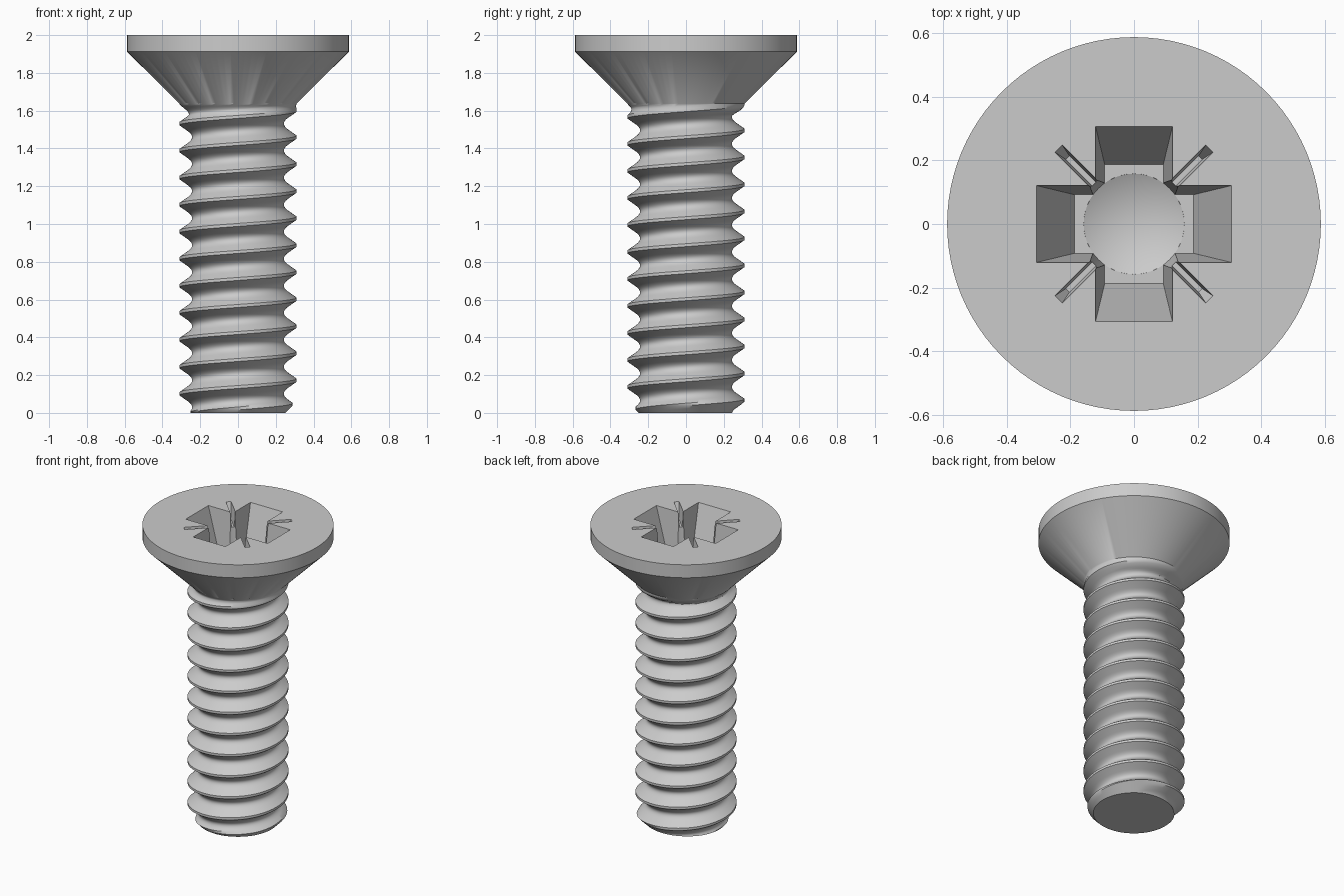
import bpy, bmesh, math
from math import pi, sin, cos

if "Cube" in bpy.data.objects:
    bpy.data.objects.remove(bpy.data.objects["Cube"])

PITCH, R_CREST, R_ROOT, Z_NECK = 0.143, 0.31, 0.243, 1.637
FLOOR = 1.64          # floor of the driver recess


def finish(name, bm):
    bmesh.ops.recalc_face_normals(bm, faces=bm.faces)
    mesh = bpy.data.meshes.new(name)
    bm.to_mesh(mesh)
    bm.free()
    ob = bpy.data.objects.new(name, mesh)
    bpy.context.collection.objects.link(ob)
    return ob


def skin(name, columns):
    """Closed solid from (radius, z) columns spread round the axis; first = last ring position."""
    n = len(columns) - 1
    bm = bmesh.new()
    cols = [[bm.verts.new((r * cos(2 * pi * i / n), r * sin(2 * pi * i / n), z)) for r, z in col]
            for i, col in enumerate(columns)]
    for a, b in zip(cols, cols[1:]):
        for m in range(len(a) - 1):
            bm.faces.new((a[m], b[m], b[m + 1], a[m + 1]))
    bmesh.ops.remove_doubles(bm, verts=bm.verts, dist=0.0003)
    return finish(name, bm)


def wing(name, angle, w_top, w_bot, l_top, l_bot, z_bot):
    """Tapered bar through the axis, extended a little above the head."""
    z1 = 2.02
    k = (z1 - z_bot) / (2.0 - z_bot)
    w1, l1 = w_bot + (w_top - w_bot) * k, l_bot + (l_top - l_bot) * k
    bm = bmesh.new()
    c, s = cos(angle), sin(angle)
    rings = []
    for l, w, z in ((l_bot, w_bot, z_bot), (l1, w1, z1)):
        rings.append([bm.verts.new((x * c - y * s, x * s + y * c, z))
                      for x, y in ((-l, -w), (l, -w), (l, w), (-l, w))])
    bm.faces.new(rings[0])
    bm.faces.new(rings[1])
    for i in range(4):
        j = (i + 1) % 4
        bm.faces.new((rings[0][i], rings[0][j], rings[1][j], rings[1][i]))
    return finish(name, bm)


# Thread shape: narrow crest, straight flanks, rounded root
def thread_radius(z, turn):
    f = ((z - 1.46) / PITCH - turn) % 1.0
    d = min(f, 1 - f)                      # 0 at crest, 0.5 at root
    c, a = 0.055, 0.26                     # crest flat, start of the root fillet
    s = 1 / ((a - c) + (0.5 - a) / 2)
    if d < a:
        t = max(s * (d - c), 0)
    else:
        t = 1 - s * (0.5 - d) ** 2 / (2 * (0.5 - a))
    r = R_CREST + (R_ROOT - R_CREST) * t
    r = min(r, 0.25 + z)                   # chamfered tip
    fade = min(max((z - 1.575) / 0.06, 0), 1)
    return r + (0.31 - r) * fade           # run-out under the head


# Whole screw skin: tip, helical thread clamped at both ends, countersunk head
N = 96
HALF = [0.055, 0.15, 0.26, 0.30, 0.35, 0.40, 0.45]
STEPS = HALF + [0.5] + [1 - d for d in reversed(HALF)]
HEAD = [(0.587, 1.912), (0.587, 2.0), (0, 2.0)]
columns = []
for i in range(N + 1):
    zs = [min(max(1.46 + PITCH * (k + u + i / N), 0), Z_NECK)
          for k in range(-13, 4) for u in STEPS]
    columns.append([(0, 0)] + [(thread_radius(z, i / N), z) for z in zs] + HEAD)
screw = skin("countersunk_screw", columns)

# Cross recess: two main wings, two shallow diagonal marks, conical centre
cutters = [wing("cross_cutter", q * pi / 2, 0.121, 0.092, 0.307, 0.187, FLOOR) for q in (0, 1)]
cutters += [wing("tick_cutter", pi / 4 + q * pi / 2, 0.016, 0.008, 0.335, 0.295, 1.9)
            for q in (0, 1)]
cutters.append(skin("centre_cutter", [[(0, FLOOR - 0.08), (0.158, FLOOR - 0.002),
                                       (0.187, 2.03), (0, 2.03)]] * 49))
bpy.context.view_layer.objects.active = screw
for c in cutters:
    mod = screw.modifiers.new("recess", 'BOOLEAN')
    mod.operation, mod.solver, mod.object = 'DIFFERENCE', 'EXACT', c
    bpy.ops.object.modifier_apply(modifier=mod.name)
    bpy.data.objects.remove(c)

bpy.ops.object.select_all(action='DESELECT')
screw.select_set(True)
bpy.ops.object.shade_smooth_by_angle(angle=math.radians(40))
